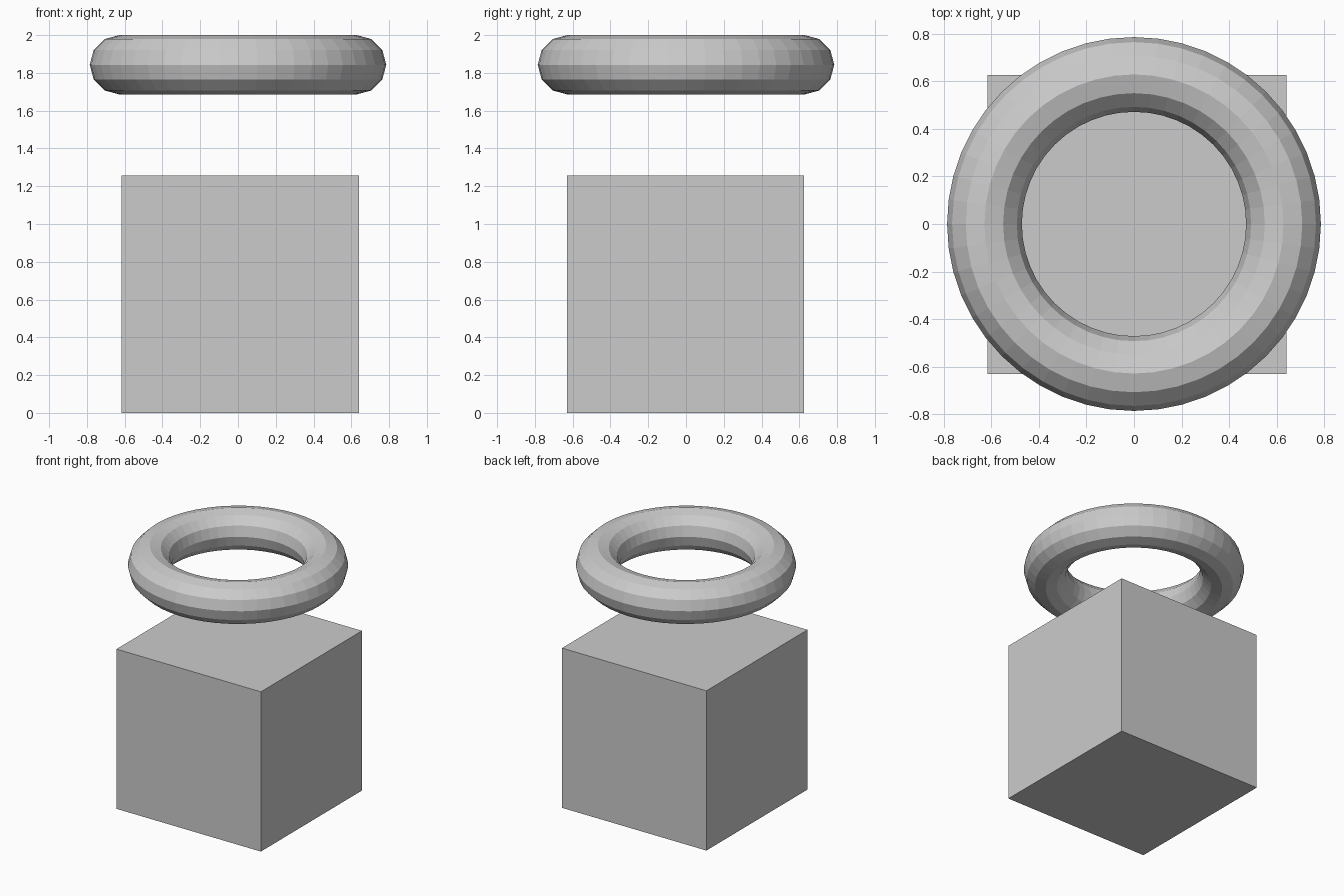
import bpy

if "Cube" in bpy.data.objects:
    bpy.data.objects.remove(bpy.data.objects["Cube"])

UNIT = 0.628  # half the block's side, also the ring's main radius

# Block standing on the ground, slightly off centre in x
bpy.ops.mesh.primitive_cube_add(size=2 * UNIT, location=(0.012, -0.002, UNIT))
bpy.context.object.name = "block"

# Faceted ring floating above the block
minor = UNIT / 4
bpy.ops.mesh.primitive_torus_add(
    major_radius=UNIT, minor_radius=minor,
    major_segments=48, minor_segments=12,
    location=(0, 0, 2 - minor))
bpy.context.object.name = "ring"
